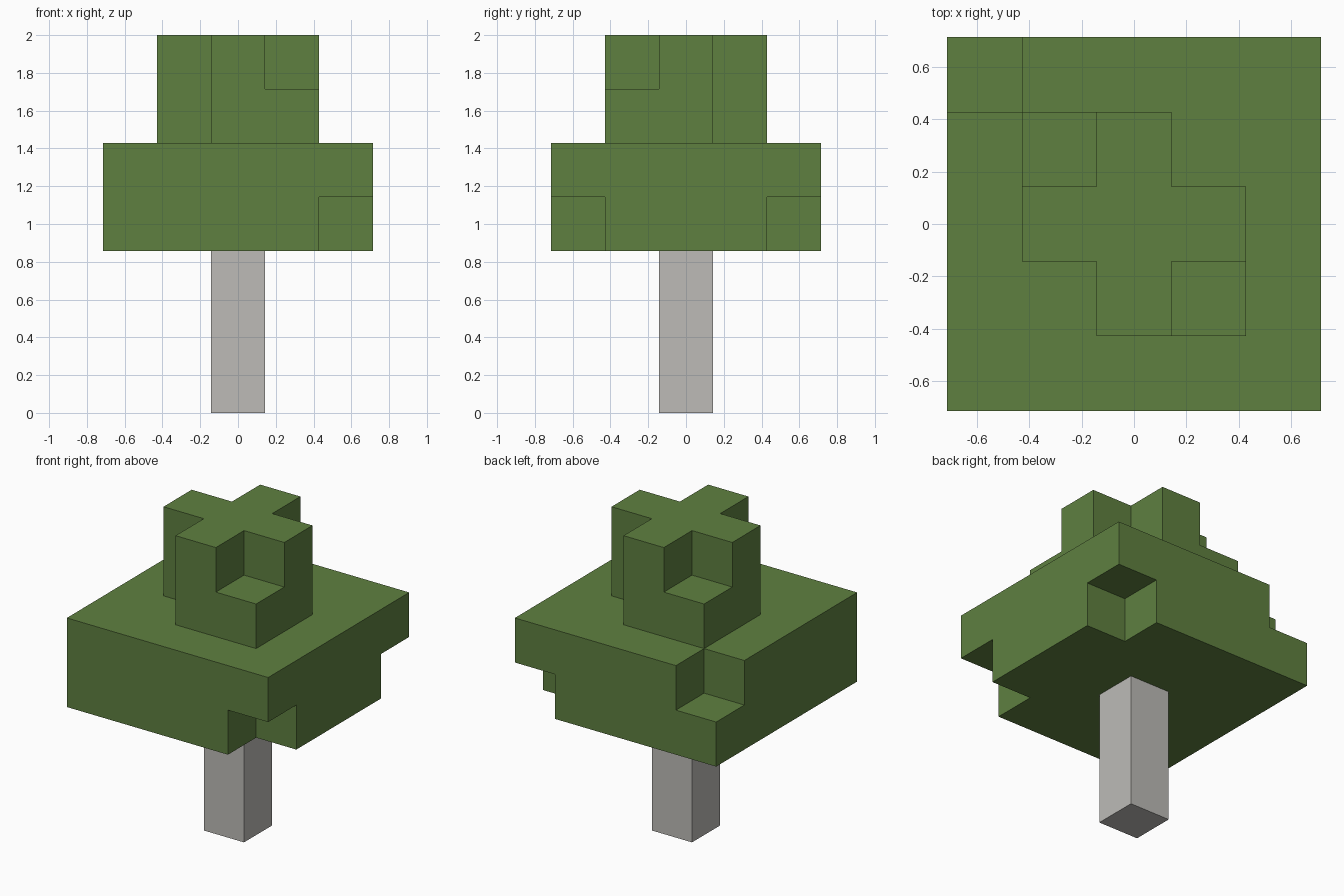
import bpy, bmesh, math
from mathutils import Vector

if "Cube" in bpy.data.objects:
    bpy.data.objects.remove(bpy.data.objects["Cube"])

U = 2 / 7  # edge of one block


def material(name, rgb):
    m = bpy.data.materials.new(name)
    m.diffuse_color = (*rgb, 1)
    m.use_nodes = True
    m.node_tree.nodes["Principled BSDF"].inputs["Base Color"].default_value = m.diffuse_color
    return m


leaf = material("leaf green", (0.114, 0.216, 0.051))
stone = material("pale grey", (0.508, 0.497, 0.474))


def block_part(name, radius, z0, z1, mat, missing=(), open_side=0):
    """Square stack of blocks without the missing ones; open_side drops the hidden end faces."""
    span = range(-radius, radius + 1)
    cells = {(x, y, z) for x in span for y in span for z in range(z0, z1)} - set(missing)
    bm = bmesh.new()
    for c in cells:
        for axis in range(3):
            for s in (-1, 1):
                n = [0, 0, 0]
                n[axis] = s
                if tuple(a + b for a, b in zip(c, n)) in cells:
                    continue
                if axis == 2 and s == open_side and c[2] == (z0 if s < 0 else z1 - 1):
                    continue
                # outer square of this block
                centre = Vector((c[0], c[1], c[2] + 0.5)) + Vector(n) / 2
                corners = []
                for a, b in ((-1, -1), (1, -1), (1, 1), (-1, 1)):
                    d = Vector((0, 0, 0))
                    d[(axis + 1) % 3], d[(axis + 2) % 3] = a / 2, b * s / 2
                    corners.append(bm.verts.new((centre + d) * U))
                bm.faces.new(corners)
    bmesh.ops.remove_doubles(bm, verts=bm.verts[:], dist=0.001)
    bmesh.ops.dissolve_limit(bm, angle_limit=math.radians(1), verts=bm.verts[:], edges=bm.edges[:])
    bmesh.ops.recalc_face_normals(bm, faces=bm.faces[:])
    me = bpy.data.meshes.new(name)
    bm.to_mesh(me)
    bm.free()
    me.materials.append(mat)
    ob = bpy.data.objects.new(name, me)
    bpy.context.collection.objects.link(ob)
    return ob


# Trunk
block_part("trunk", 0, 0, 3, stone, open_side=1)

# Wide lower foliage, three corners notched
block_part("lower_foliage", 2, 3, 5, leaf,
           missing=[(2, -2, 3), (2, 2, 3), (-2, 2, 4)])

# Narrow upper foliage, two corners cut away fully and two at the top only
block_part("upper_foliage", 1, 5, 7, leaf,
           missing=[(-1, -1, 5), (-1, -1, 6), (1, 1, 5), (1, 1, 6),
                    (1, -1, 6), (-1, 1, 6)],
           open_side=-1)
